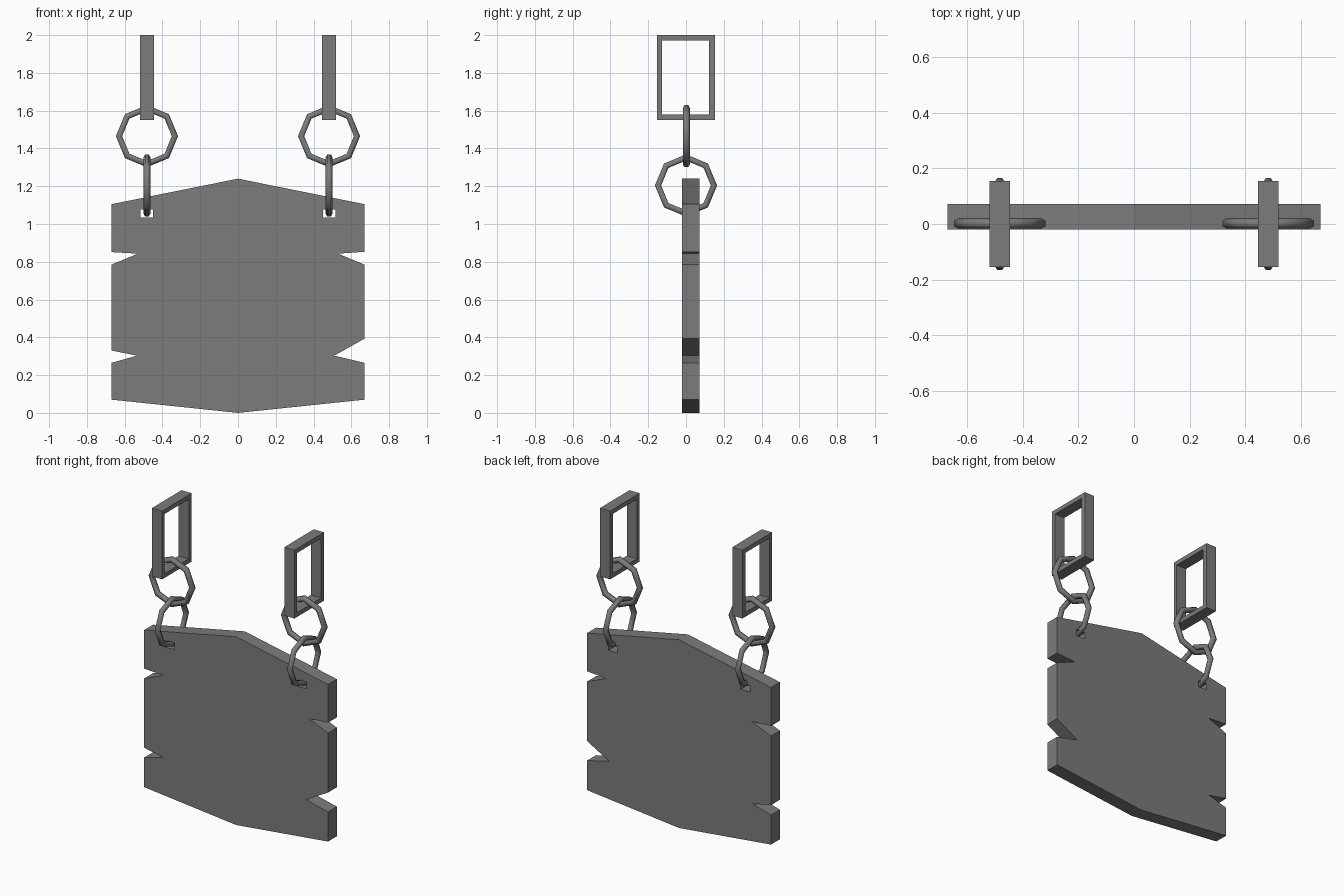
import bpy, bmesh
from math import pi, sin, cos, radians
from mathutils import Vector

if "Cube" in bpy.data.objects:
    bpy.data.objects.remove(bpy.data.objects["Cube"])

dark_grey = bpy.data.materials.new("dark_grey")
dark_grey.diffuse_color = (0.2, 0.2, 0.2, 1)
dark_grey.use_nodes = True
dark_grey.node_tree.nodes["Principled BSDF"].inputs["Base Color"].default_value = dark_grey.diffuse_color


def plate(name, outlines, depth, location, rotation):
    """Extruded flat shape; the outlines after the first are holes."""
    curve = bpy.data.curves.new(name, 'CURVE')
    curve.dimensions = '2D'
    curve.fill_mode = 'BOTH'
    curve.extrude = depth / 2
    for pts in outlines:
        spline = curve.splines.new('POLY')
        spline.points.add(len(pts) - 1)
        for p, (x, y) in zip(spline.points, pts):
            p.co = (x, y, 0, 1)
        spline.use_cyclic_u = True
    obj = bpy.data.objects.new(name, curve)
    obj.location, obj.rotation_euler = location, rotation
    bpy.context.collection.objects.link(obj)
    bpy.ops.object.select_all(action='DESELECT')
    obj.select_set(True)
    bpy.context.view_layer.objects.active = obj
    bpy.ops.object.convert(target='MESH')
    obj = bpy.context.object
    bm = bmesh.new()
    bm.from_mesh(obj.data)
    bmesh.ops.remove_doubles(bm, verts=bm.verts, dist=0.0005)
    bmesh.ops.recalc_face_normals(bm, faces=bm.faces)
    for f in bm.faces:
        f.smooth = False
    bm.to_mesh(obj.data)
    bm.free()
    obj.data.materials.clear()
    obj.data.materials.append(dark_grey)


def rect(cx, cy, w, h):
    return [(cx - w / 2, cy - h / 2), (cx + w / 2, cy - h / 2),
            (cx + w / 2, cy + h / 2), (cx - w / 2, cy + h / 2)]


def ring(name, location, rotation, major=0.148, minor=0.019, sides=8, tube=6):
    """Octagonal ring: hexagonal section, flat side outwards, spun round z."""
    bm = bmesh.new()
    loop = []
    for i in range(tube):
        a = 2 * pi * (i + 0.5) / tube
        loop.append(bm.verts.new((major + minor * cos(a), 0, minor * sin(a))))
    edges = [bm.edges.new((loop[i - 1], loop[i])) for i in range(tube)]
    bmesh.ops.spin(bm, geom=loop + edges, cent=(0, 0, 0), axis=(0, 0, 1),
                   angle=2 * pi, steps=sides)
    bmesh.ops.remove_doubles(bm, verts=bm.verts, dist=0.0005)
    bmesh.ops.recalc_face_normals(bm, faces=bm.faces)
    mesh = bpy.data.meshes.new(name)
    bm.to_mesh(mesh)
    bm.free()
    mesh.materials.append(dark_grey)
    obj = bpy.data.objects.new(name, mesh)
    obj.location, obj.rotation_euler = location, rotation
    bpy.context.collection.objects.link(obj)
    bpy.ops.object.select_all(action='DESELECT')
    obj.select_set(True)
    bpy.context.view_layer.objects.active = obj
    bpy.ops.object.shade_smooth_by_angle(angle=radians(65))


# Notched sign board with two square holes
W, X = 0.67, 0.482
board = [(0, 0), (W, 0.07), (W, 0.265), (0.51, 0.303), (W, 0.393),
         (W, 0.785), (0.53, 0.843), (W, 0.853), (W, 1.105), (0, 1.24),
         (-W, 1.105), (-W, 0.851), (-0.53, 0.843), (-W, 0.785),
         (-W, 0.33), (-0.535, 0.303), (-W, 0.265), (-W, 0.07)]
holes = [rect(s * X, 1.055, 0.066, 0.043) for s in (-1, 1)]
plate("sign_board", [board] + holes, 0.092, (0, 0.026, 0), (pi / 2, 0, 0))

# Hanging chain on each side: two octagonal rings and a rectangular link
for side, s in (("left", -1), ("right", 1)):
    ring(f"lower_ring_{side}", (s * X, 0, 1.204), (0, pi / 2, 0))
    ring(f"upper_ring_{side}", (s * X, 0.002, 1.465), (pi / 2, 0, 0))
    plate(f"top_link_{side}",
          [rect(0, 1.775, 0.308, 0.45), rect(-0.002, 1.775, 0.25, 0.392)],
          0.074, (s * X, 0, 0), (pi / 2, 0, pi / 2))
